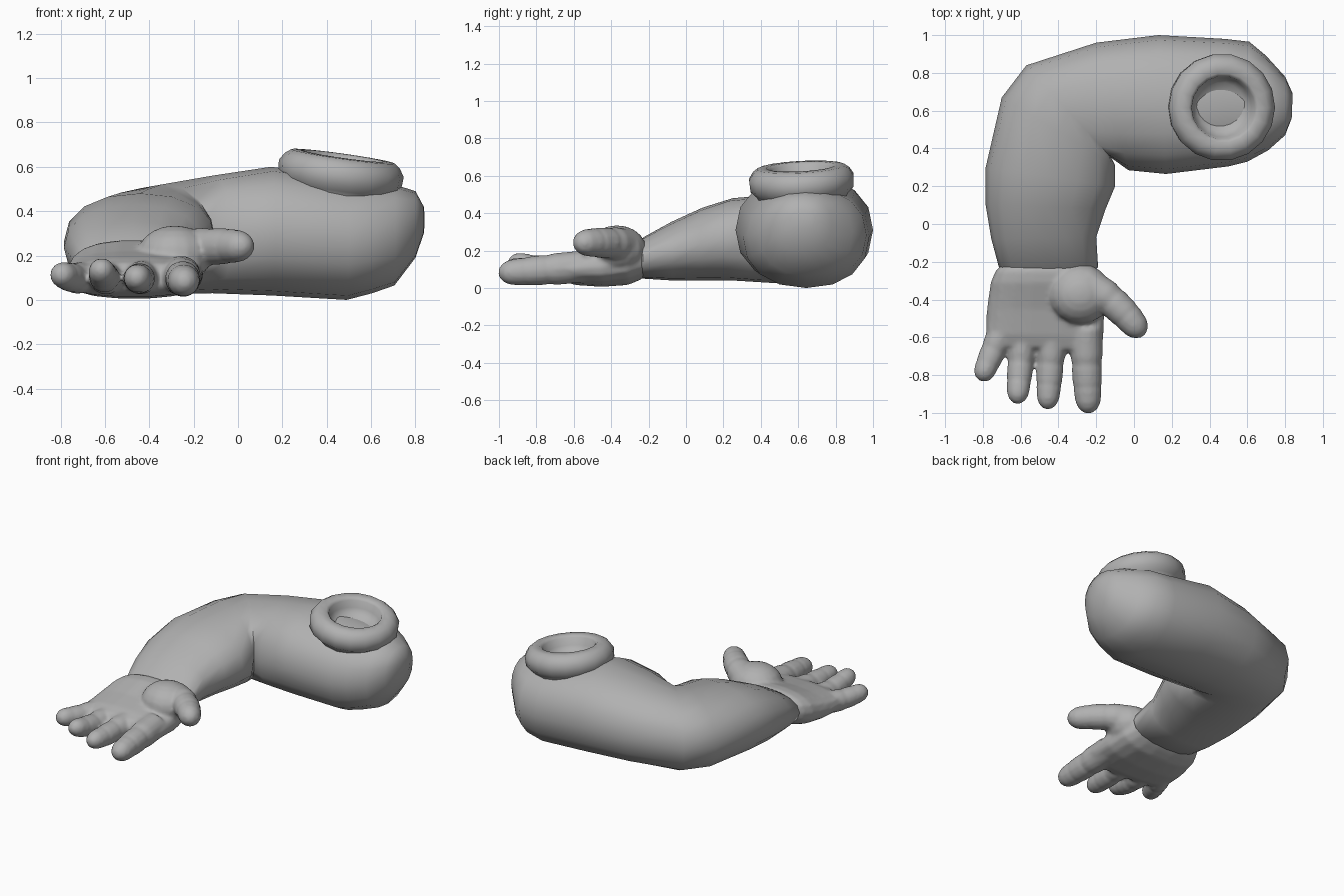
import bpy, bmesh, math
from mathutils import Vector, Euler

if "Cube" in bpy.data.objects:
    bpy.data.objects.remove(bpy.data.objects["Cube"])

grey = bpy.data.materials.new("mid_grey")
grey.diffuse_color = (.44, .44, .44, 1)
grey.use_nodes = True
grey.node_tree.nodes["Principled BSDF"].inputs["Base Color"].default_value = grey.diffuse_color


def make(name, rings, angle=50):
    """Loft a list of closed rings into a capped, smooth object."""
    bm = bmesh.new()
    loops = [[bm.verts.new(p) for p in r] for r in rings]
    n = len(loops[0])
    for a, b in zip(loops, loops[1:]):
        for i in range(n):
            bm.faces.new((a[i], a[(i + 1) % n], b[(i + 1) % n], b[i]))
    bm.faces.new(loops[0][::-1])
    bm.faces.new(loops[-1])
    bmesh.ops.recalc_face_normals(bm, faces=bm.faces[:])
    me = bpy.data.meshes.new(name)
    bm.to_mesh(me)
    bm.free()
    me.materials.append(grey)
    ob = bpy.data.objects.new(name, me)
    bpy.context.collection.objects.link(ob)
    bpy.ops.object.select_all(action='DESELECT')
    ob.select_set(True)
    bpy.context.view_layer.objects.active = ob
    bpy.ops.object.shade_smooth_by_angle(angle=math.radians(angle))
    return ob


def section(outer, inner, z0, z1, n=16, power=0.9):
    """Rounded upright cross-section spanning two plan points and two heights."""
    o, i = Vector((*outer, 0)), Vector((*inner, 0))
    pts = []
    for k in range(n):
        t = 2 * math.pi * k / n
        c, s = [math.copysign(abs(v) ** power, v) for v in (math.cos(t), math.sin(t))]
        p = (o + i) / 2 + (o - i) / 2 * c
        p.z = (z0 + z1) / 2 + (z1 - z0) / 2 * s
        pts.append(p)
    return pts


def finger(name, base, mid, tip, r):
    """Three stepped joints with a rounded tip, along a bent path."""
    a, m, b = Vector(base), Vector(mid), Vector(tip)
    profile = [(0, 1.15), (.3, 1.15), (.38, 1.06), (.4, 1.02), (.44, 1.08), (.62, 1.04),
               (.66, .96), (.7, 1.0), (.85, .9), (.93, .7), (.98, .4), (1, .1)]
    rings = []
    for t, k in profile:
        p = a * (1 - t) ** 2 + m * 2 * t * (1 - t) + b * t * t
        d = (m - a) * (1 - t) + (b - m) * t
        q = d.to_track_quat('Z', 'Y')
        rings.append([p + q @ Vector((math.cos(u), math.sin(u), 0)) * r * k
                      for u in [2 * math.pi * j / 14 for j in range(14)]])
    return make(name, rings, 60)


# Bent arm, shoulder end to wrist
make("arm", [section(*s) for s in [
    ((.84, .69), (.835, .56), .30, .42),
    ((.80, .78), (.80, .47), .19, .49),
    ((.70, .89), (.71, .39), .065, .52),
    ((.61, .965), (.60, .33), .03, .535),
    ((.48, .98), (.50, .305), 0, .55),
    ((.13, 1.0), (.17, .265), .02, .60),
    ((-.20, .96), (-.03, .285), .03, .56),
    ((-.57, .84), (-.12, .35), .025, .52),
    ((-.70, .67), (-.10, .31), .025, .50),
    ((-.785, .30), (-.10, .20), .04, .48),
    ((-.785, .10), (-.15, .08), .04, .43),
    ((-.755, -.08), (-.20, -.07), .04, .355),
    ((-.715, -.23), (-.19, -.23), .05, .27),
    ((-.67, -.27), (-.25, -.27), .08, .22)]])

# Palm
palm = make("hand", [section(*s, 18, .8) for s in [
    ((-.69, -.20), (-.22, -.20), .07, .25),
    ((-.735, -.25), (-.20, -.25), .04, .27),
    ((-.76, -.31), (-.17, -.31), .015, .265),
    ((-.78, -.45), (-.155, -.45), .005, .22),
    ((-.785, -.58), (-.16, -.60), .015, .19),
    ((-.765, -.64), (-.17, -.67), .035, .165),
    ((-.72, -.66), (-.20, -.69), .06, .13)]])

# Thumb mound
bpy.ops.mesh.primitive_uv_sphere_add(segments=18, ring_count=10, location=(-.285, -.37, .205))
mound = bpy.context.object
mound.scale = (.17, .16, .13)

# Thumb and four fingers
parts = [palm, mound,
         finger("thumb", (-.26, -.31, .225), (-.07, -.42, .25), (.048, -.595, .24), .078),
         finger("index_finger", (-.255, -.55, .115), (-.25, -.80, .09), (-.24, -1.004, .08), .075),
         finger("middle_finger", (-.43, -.55, .11), (-.445, -.80, .085), (-.46, -.982, .105), .066),
         finger("ring_finger", (-.585, -.55, .10), (-.605, -.80, .08), (-.62, -.948, .155), .064),
         finger("little_finger", (-.69, -.55, .10), (-.76, -.70, .09), (-.812, -.83, .125), .062)]

# Fuse the hand into one softly creased skin
bpy.ops.object.select_all(action='DESELECT')
for p in parts:
    p.select_set(True)
bpy.context.view_layer.objects.active = palm
bpy.ops.object.join()
remesh = palm.modifiers.new("fuse", 'REMESH')
remesh.mode = 'VOXEL'
remesh.voxel_size = .012
remesh.use_smooth_shade = True
soft = palm.modifiers.new("soften", 'SMOOTH')
soft.factor = .5
soft.iterations = 5

# Shoulder joint collar with a dished hole
prof = [(.22, -.22), (.235, -.16), (.25, -.135), (.28, -.105), (.284, -.045), (.262, -.01),
        (.235, .01), (.185, .012), (.168, -.002), (.158, -.05), (.13, -.085), (.07, -.105), (.005, -.11)]
collar = make("shoulder_collar", [[(r * math.cos(u), r * math.sin(u), z)
              for u in [2 * math.pi * j / 18 for j in range(18)]] for r, z in prof], 60)
collar.location = (.472, .615, .637)
collar.rotation_euler = Euler((math.radians(3), math.radians(8), 0))
